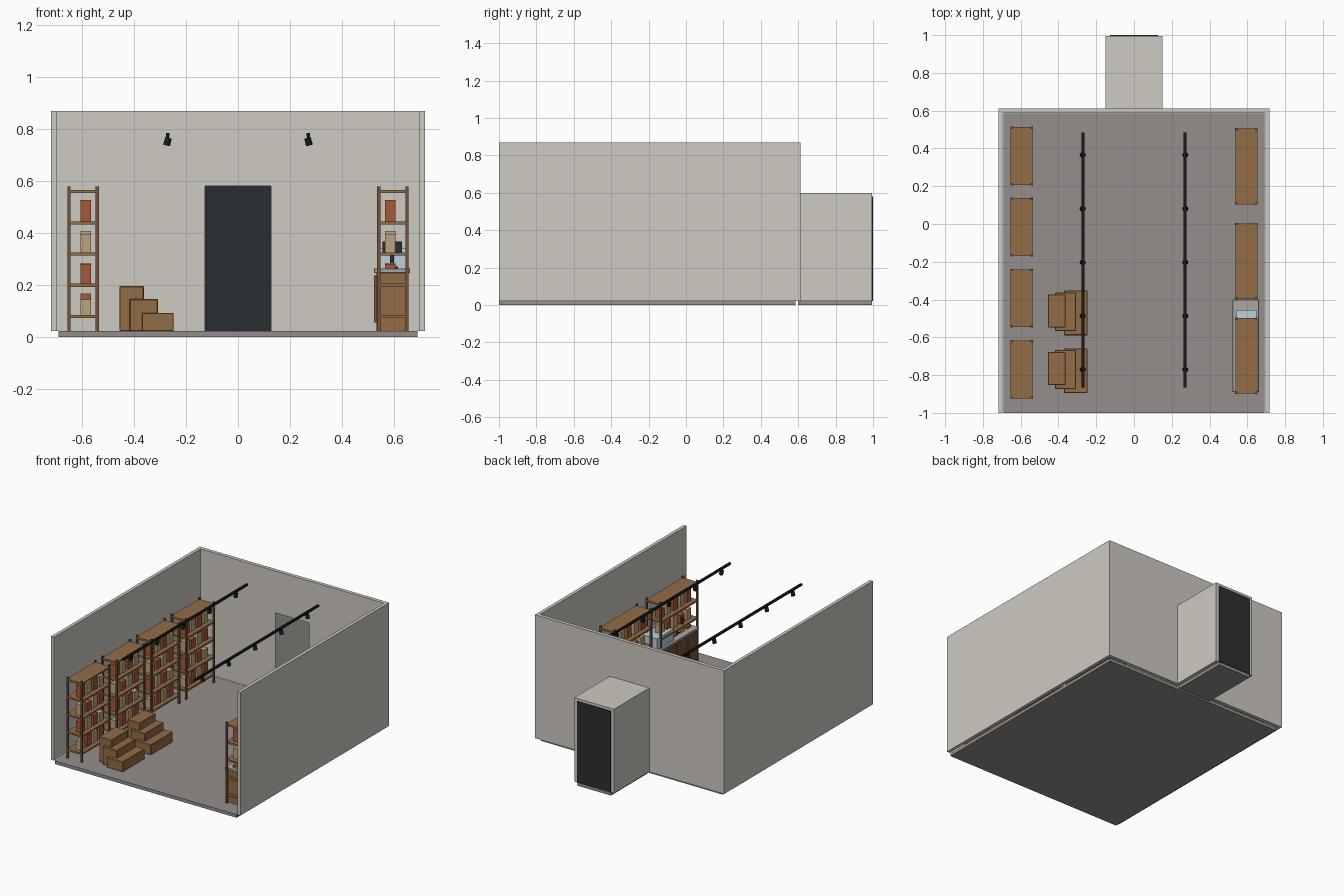
import bpy, bmesh, math
from mathutils import Matrix, Vector

if "Cube" in bpy.data.objects:
    bpy.data.objects.remove(bpy.data.objects["Cube"])


def mat(name, r, g, b):
    m = bpy.data.materials.new(name)
    m.diffuse_color = (r, g, b, 1)
    m.use_nodes = True
    m.node_tree.nodes["Principled BSDF"].inputs["Base Color"].default_value = m.diffuse_color
    return m


PLASTER = mat("plaster", 0.62, 0.59, 0.54)
CONCRETE = mat("concrete", 0.30, 0.275, 0.26)
WOOD = mat("wood", 0.29, 0.15, 0.062)
DARKWOOD = mat("dark_wood", 0.18, 0.09, 0.04)
RUST = mat("rust", 0.38, 0.10, 0.045)
CREAM = mat("cream", 0.50, 0.38, 0.21)
DARK = mat("dark_panel", 0.023, 0.027, 0.03)
BLACK = mat("black_metal", 0.01, 0.01, 0.01)
GLASS = mat("glass", 0.50, 0.65, 0.70)
STONE = mat("stone", 0.42, 0.39, 0.37)


def finish(name, bm, material):
    me = bpy.data.meshes.new(name)
    bm.to_mesh(me)
    bm.free()
    me.materials.append(material)
    ob = bpy.data.objects.new(name, me)
    bpy.context.collection.objects.link(ob)
    return ob


def boxes(name, spans, material, bevel=0):
    """One object from boxes given as (x0, x1, y0, y1, z0, z1)."""
    bm = bmesh.new()
    for x0, x1, y0, y1, z0, z1 in spans:
        m = Matrix.Translation(((x0 + x1) / 2, (y0 + y1) / 2, (z0 + z1) / 2)) @ \
            Matrix.Diagonal((abs(x1 - x0), y1 - y0, z1 - z0, 1))
        bmesh.ops.create_cube(bm, size=1, matrix=m)
    if bevel:
        bmesh.ops.bevel(bm, geom=bm.edges[:], offset=bevel, segments=1, affect='EDGES')
    return finish(name, bm, material)


# Room shell
F = 0.022
boxes("room_floor", [(-0.69, 0.69, -1, 0.585, 0, F)], CONCRETE)
for side, s in (("left", -1), ("right", 1)):
    boxes(side + "_wall", [(s * 0.695, s * 0.718, -1, 0.587, F, 0.868)], PLASTER)

# Back wall with doorway, extruded from its outline
bm = bmesh.new()
outline = [(-0.718, F), (-0.127, F), (-0.127, 0.58), (0.127, 0.58),
           (0.127, F), (0.718, F), (0.718, 0.868), (-0.718, 0.868)]
face = bm.faces.new([bm.verts.new((x, 0.587, z)) for x, z in outline])
ext = bmesh.ops.extrude_face_region(bm, geom=[face])
bmesh.ops.translate(bm, vec=(0, 0.025, 0),
                    verts=[v for v in ext["geom"] if isinstance(v, bmesh.types.BMVert)])
bmesh.ops.recalc_face_normals(bm, faces=bm.faces[:])
finish("back_wall", bm, PLASTER)

# Rear passage
boxes("passage_floor", [(-0.127, 0.127, 0.6, 0.995, 0, F)], CONCRETE)
boxes("passage_walls", [(s * 0.127, s * 0.15, 0.612, 0.995, F, 0.58) for s in (-1, 1)], PLASTER)
boxes("passage_ceiling", [(-0.15, 0.15, 0.612, 0.995, 0.58, 0.598)], PLASTER)
boxes("passage_end_panel", [(-0.127, 0.127, 0.992, 1.0, F, 0.58)], DARK)


# Shelf racks with stock
def rack(name, s, yc, length, count):
    x0, x1 = s * 0.535, s * 0.655
    y0, y1 = yc - length / 2, yc + length / 2
    p = 0.012
    boxes(name + "_posts",
          [(x, x + s * p, y, y + p, F, 0.577)
           for x in (x0, x1 - s * p) for y in (y0, y1 - p)], DARKWOOD)
    levels = [0.072 + 0.12 * i for i in range(5)]
    boxes(name + "_boards",
          [(x0 + s * 0.002, x1 - s * 0.002, y0 + 0.002, y1 - 0.002, z, z + 0.012)
           for z in levels], WOOD)
    stock = {0: [], 1: []}
    heights = (0.06, 0.082, 0.075, 0.08, 0.07)
    pitch = (length - 0.04) / count
    for r, z in enumerate(levels[:4]):
        for i in range(count):
            y = y0 + 0.02 + pitch * (i + 0.5)
            h = heights[(2 * r + i) % 5]
            stock[(r + i) % 2].append((s * 0.566, s * 0.605, y - 0.022, y + 0.022,
                                       z + 0.012, z + 0.012 + h))
    boxes(name + "_cream_stock", stock[0], CREAM)
    boxes(name + "_rust_stock", stock[1], RUST)


for i, y in enumerate((0.36, -0.016, -0.393, -0.77)):
    rack(f"left_rack_{i + 1}", -1, y, 0.31, 4)
for i, y in enumerate((0.305, -0.197, -0.697)):
    rack(f"right_rack_{i + 1}", 1, y, 0.405, 5)

# Stepped crate piles
for n, y in enumerate((-0.352, -0.658)):
    boxes(f"crate_pile_{n + 1}", [
        (-0.370, -0.247, y - 0.237, y, F, 0.092),
        (-0.417, -0.308, y - 0.215, y - 0.01, F, 0.145),
        (-0.456, -0.362, y - 0.195, y - 0.02, F, 0.195)], WOOD, 0.003)

# Sales counter
boxes("counter_body", [(0.532, 0.652, -0.88, -0.41, F, 0.246)], WOOD)
boxes("counter_panels", [(0.522, 0.532, -0.87 + 0.115 * i, -0.765 + 0.115 * i, 0.055, 0.235)
                         for i in range(4)], DARKWOOD)
boxes("counter_top", [(0.522, 0.662, -0.89, -0.40, 0.246, 0.262)], STONE, 0.002)
boxes("display_case", [(0.54, 0.648, -0.64, -0.455, 0.262, 0.342)], GLASS)
boxes("till_screen", [(0.555, 0.63, -0.765, -0.753, 0.32, 0.367)], DARK)
boxes("till_stand", [(0.585, 0.6, -0.764, -0.752, 0.27, 0.32),
                     (0.57, 0.615, -0.785, -0.735, 0.262, 0.27)], DARK)

# Track lights
for side, s in (("left", -1), ("right", 1)):
    boxes(side + "_track", [(s * 0.263, s * 0.277, -0.865, 0.485, 0.77, 0.783)], BLACK)
    bm = bmesh.new()
    for i in range(5):
        y = 0.365 - 0.284 * i
        bmesh.ops.create_cone(bm, cap_ends=True, segments=8, radius1=0.004, radius2=0.004,
                              depth=0.014, matrix=Matrix.Translation((s * 0.27, y, 0.765)))
        tilt = Matrix.Rotation(s * -math.radians(14), 4, 'Y')
        bmesh.ops.create_cone(bm, cap_ends=True, segments=16, radius1=0.0135, radius2=0.0125,
                              depth=0.03,
                              matrix=Matrix.Translation((s * 0.271, y, 0.75)) @ tilt)
    finish(side + "_spotlights", bm, BLACK)
